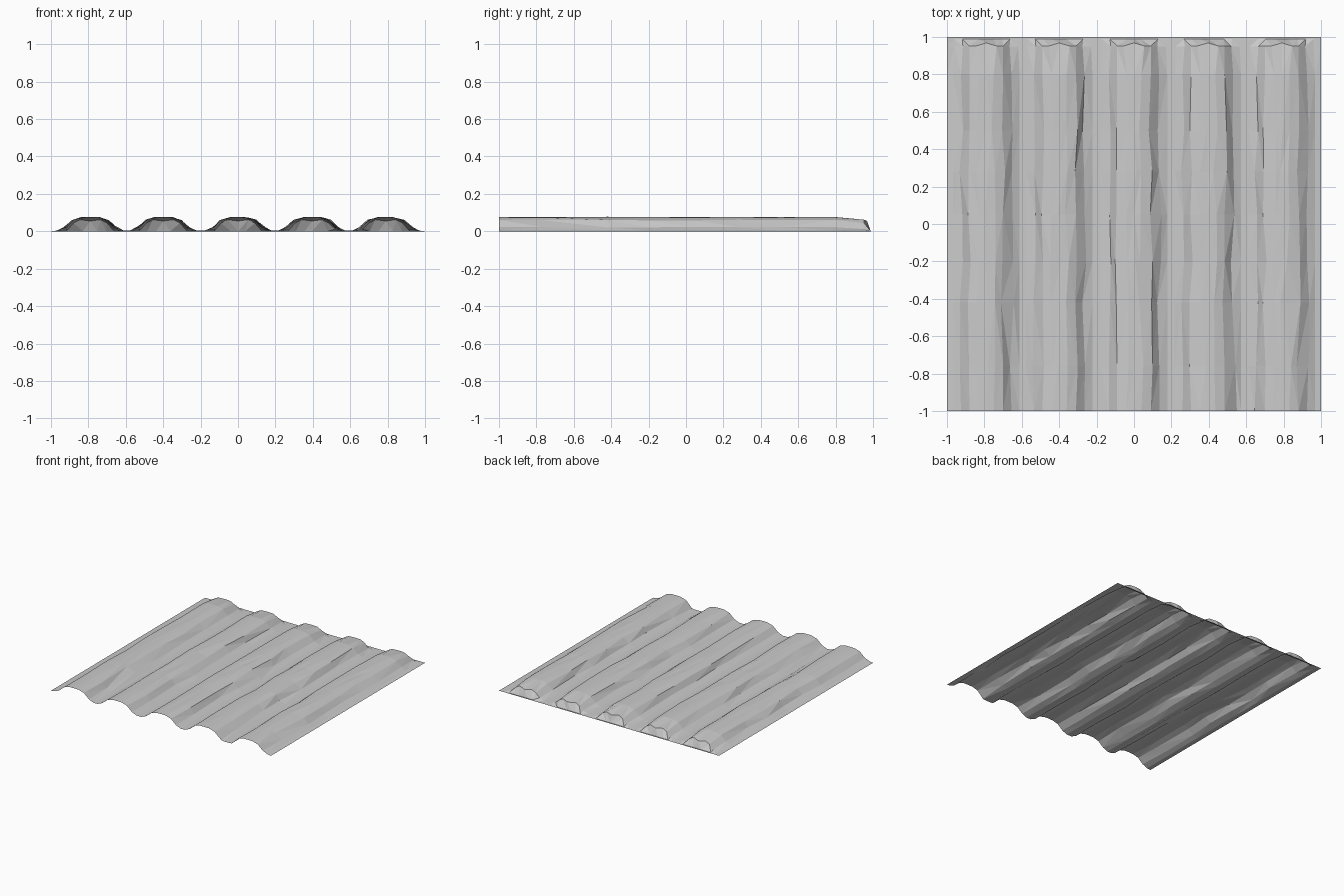
import bpy, bmesh, random

if "Cube" in bpy.data.objects:
    bpy.data.objects.remove(bpy.data.objects["Cube"])
random.seed(4)

# Ridge centres and the cross-section of one ridge (offset, height)
centres = [-0.79, -0.4, 0.0, 0.395, 0.79]
ridge = [(-0.178, 0.004), (-0.135, 0.022), (-0.09, 0.061), (-0.04, 0.075), (0, 0.076),
         (0.04, 0.075), (0.09, 0.061), (0.135, 0.022), (0.178, 0.004)]
# Cross-section where the ridge closes at the back (offset, y, height)
tip = [(-0.17, 0.95, 0.001), (-0.125, 0.95, 0.012), (-0.09, 0.952, 0.044), (-0.055, 0.952, 0.062),
       (0, 0.968, 0.055), (0.055, 0.952, 0.062), (0.09, 0.952, 0.044), (0.125, 0.95, 0.012),
       (0.17, 0.95, 0.001)]
rows = [-1, -0.76, -0.42, -0.2, 0.05, 0.28, 0.5, 0.8]


def body_row(y):
    pts = [(-1, y, 0)]
    for k, c in enumerate(centres):
        for i, (dx, z) in enumerate(ridge):
            inner = -1 < y < 0.8
            jx = random.uniform(-0.012, 0.012) if inner and abs(dx) < 0.15 else 0
            jz = random.uniform(-0.003, 0.002) if inner and z > 0.02 else 0
            # Pinched valley notch on the front edge
            if y == -1 and (k, i) in ((3, 7), (4, 1)):
                jx, jz = (0.02, -0.015) if k == 3 else (-0.01, -0.015)
            pts.append((c + dx + jx, y, z + jz))
    return pts + [(1, y, 0)]


def tip_row():
    pts = [(-1, 0.95, 0)]
    for c in centres:
        pts += [(c + dx, y, z) for dx, y, z in tip]
    return pts + [(1, 0.95, 0)]


def flat_row(y):
    pts = [(-1, y, 0)]
    for c in centres:
        pts += [(c + dx * 0.95, y, 0) for dx, _ in ridge]
    return pts + [(1, y, 0)]


# Corrugated sheet: single skin, open at the front, closed down at the back
bm = bmesh.new()
grid = [[bm.verts.new(p) for p in row]
        for row in [body_row(y) for y in rows] + [tip_row(), flat_row(0.988), flat_row(1)]]
for a, b in zip(grid, grid[1:]):
    for i in range(len(a) - 1):
        q = [a[i], a[i + 1], b[i + 1], b[i]]
        k = random.randint(0, 1)
        q = q[k:] + q[:k]
        bm.faces.new((q[0], q[1], q[2]))
        bm.faces.new((q[0], q[2], q[3]))
mesh = bpy.data.meshes.new("corrugated_sheet")
bm.to_mesh(mesh)
bm.free()
bpy.context.collection.objects.link(bpy.data.objects.new("corrugated_sheet", mesh))
